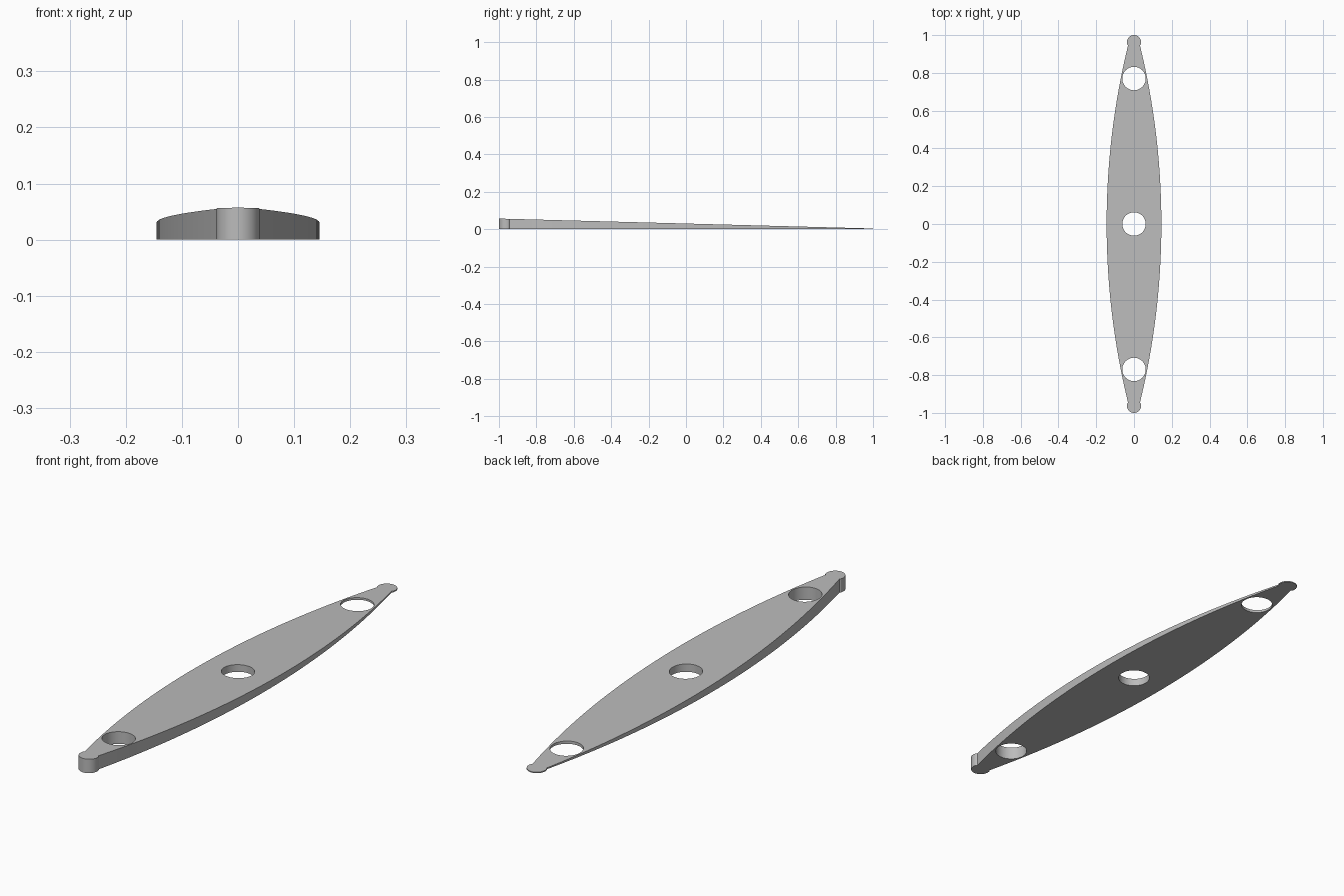
import bpy
import bmesh
from math import sin, cos, pi, asin, sqrt

cube = bpy.data.objects.get("Cube")
if cube:
    bpy.data.objects.remove(cube, do_unlink=True)

HALF_WIDTH, ARC_RADIUS = 0.145, 4.0      # bowed long sides
TIP_Y, TIP_RADIUS = 0.962, 0.038         # rounded ends
JOIN_Y = 0.945                           # where side meets rounded end
HOLE_Y, HOLE_RADIUS = 0.77, 0.062
FRONT_HEIGHT, BACK_HEIGHT = 0.057, 0.004


def side_x(y):
    return HALF_WIDTH - ARC_RADIUS + sqrt(ARC_RADIUS ** 2 - y * y)


def circle(y, radius, steps=64):
    return [(radius * cos(2 * pi * i / steps), y + radius * sin(2 * pi * i / steps))
            for i in range(steps)]


def plate_outline(side_steps=40, tip_steps=28):
    # Right-hand bowed side, then the back tip; rotated by half a turn for the rest
    half = []
    for i in range(side_steps + 1):
        y = JOIN_Y * (2 * i / side_steps - 1)
        half.append((side_x(y), y))
    start = asin((JOIN_Y - TIP_Y) / TIP_RADIUS)
    for i in range(1, tip_steps):
        a = start + (pi - 2 * start) * i / tip_steps
        half.append((TIP_RADIUS * cos(a), TIP_Y + TIP_RADIUS * sin(a)))
    return half + [(-x, -y) for x, y in half]


def add_loop(bm, points):
    verts = [bm.verts.new((x, y, 0)) for x, y in points]
    return [bm.edges.new((v, verts[i - 1])) for i, v in enumerate(verts)]


# Flat base with three holes
bm = bmesh.new()
edges = add_loop(bm, plate_outline())
for y in (-HOLE_Y, 0, HOLE_Y):
    edges += add_loop(bm, circle(y, HOLE_RADIUS))
bmesh.ops.triangle_fill(bm, edges=edges, use_beauty=True, use_dissolve=False)

# Raise the top as a slope that thins towards the back
result = bmesh.ops.extrude_face_region(bm, geom=bm.faces[:], use_keep_orig=True)
for v in result["geom"]:
    if isinstance(v, bmesh.types.BMVert):
        t = (v.co.y + 1) / 2
        v.co.z = FRONT_HEIGHT + (BACK_HEIGHT - FRONT_HEIGHT) * t
bmesh.ops.recalc_face_normals(bm, faces=bm.faces[:])

mesh = bpy.data.meshes.new("tapered_plate")
bm.to_mesh(mesh)
bm.free()
plate = bpy.data.objects.new("tapered_plate", mesh)
bpy.context.collection.objects.link(plate)

# Single grey finish
grey = bpy.data.materials.new("plain_grey")
grey.use_nodes = True
colour = (0.5, 0.5, 0.5, 1)
grey.diffuse_color = colour
for node in grey.node_tree.nodes:
    if node.type == "BSDF_PRINCIPLED":
        node.inputs["Base Color"].default_value = colour
mesh.materials.append(grey)

bpy.ops.object.select_all(action="DESELECT")
plate.select_set(True)
bpy.context.view_layer.objects.active = plate
bpy.ops.object.shade_smooth_by_angle(angle=pi / 9)
